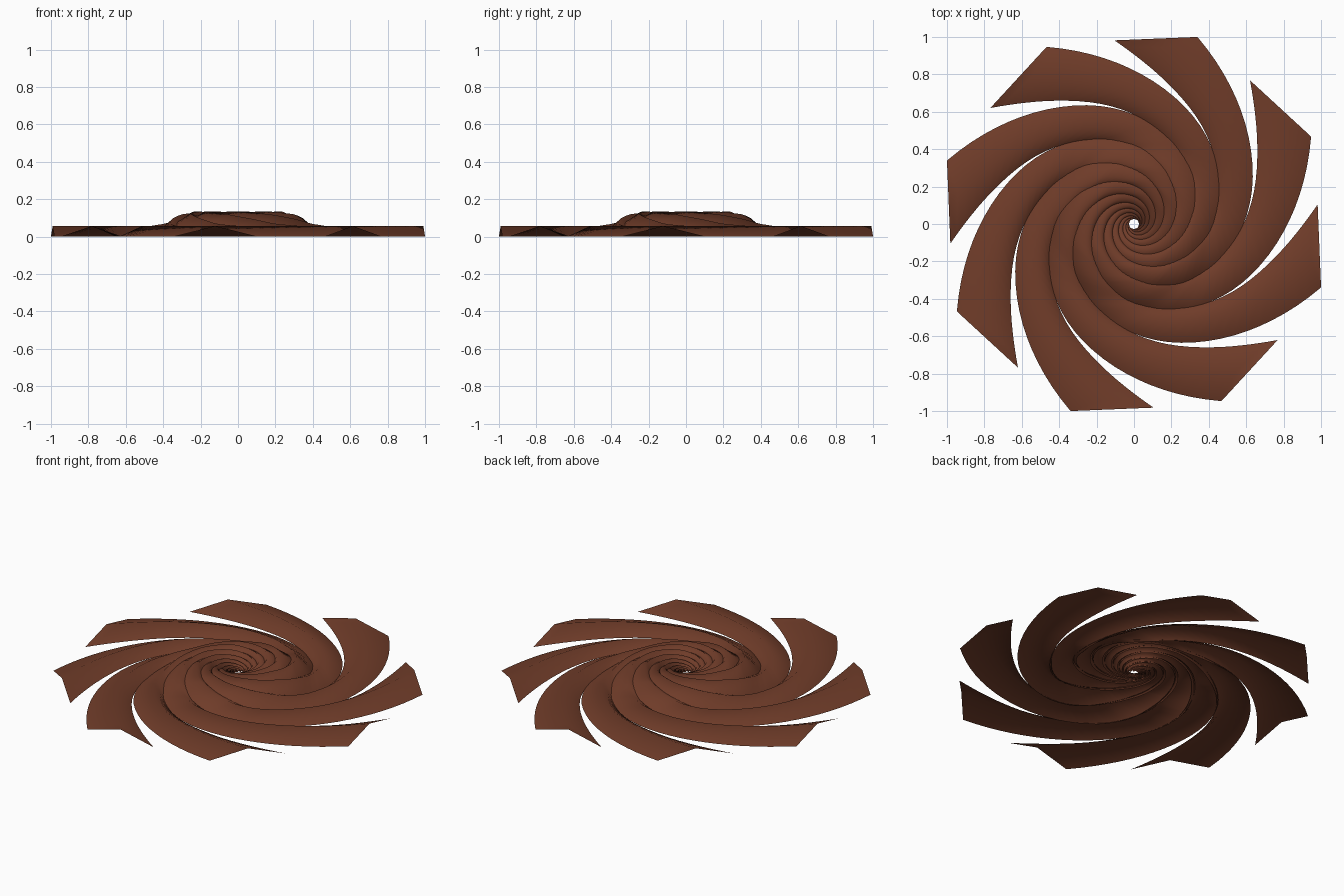
import bpy, bmesh, math

if "Cube" in bpy.data.objects:
    bpy.data.objects.remove(bpy.data.objects["Cube"])

BLADES = 8
STEPS = 90
TIP_R, CORE_R = 1.056, 0.03

# Height of the blade ridge by radius: flat rim, raised ring, sunken centre
RIDGE = [(0.0, 0.065), (0.05, 0.085), (0.10, 0.112), (0.16, 0.130), (0.23, 0.135),
         (0.30, 0.120), (0.36, 0.095), (0.41, 0.068), (0.47, 0.056), (2.0, 0.055)]


def ridge_height(r):
    for (r0, z0), (r1, z1) in zip(RIDGE, RIDGE[1:]):
        if r <= r1:
            return z0 + (z1 - z0) * (r - r0) / (r1 - r0)
    return RIDGE[-1][1]


def spiral_angle(r):
    """Angle of the outer blade edge: a log spiral that opens up near the tip."""
    u = math.log(r / 0.686)
    if u <= 0:
        x = u / 0.41
    else:
        a = 0.1094
        x = (-0.41 + math.sqrt(0.1681 + 4 * a * u)) / (2 * a)
    return math.radians(71.2 - 49) + x


def polar(r, a):
    return r * math.cos(a), r * math.sin(a)


brown = bpy.data.materials.new("warm_brown")
brown.diffuse_color = (0.16, 0.045, 0.022, 1)
brown.use_nodes = True
brown.node_tree.nodes["Principled BSDF"].inputs["Base Color"].default_value = brown.diffuse_color

# One hollow, tent-shaped blade swept along the spiral
bm = bmesh.new()
previous = None
for i in range(STEPS + 1):
    r = TIP_R * (CORE_R / TIP_R) ** (i / STEPS)
    rb = r * 0.935
    gap = math.radians(34 * (rb - 0.587))
    ax, ay = polar(r, spiral_angle(r))
    bx, by = polar(rb, spiral_angle(rb) + math.tau / BLADES - gap)
    mx, my = (ax + bx) / 2, (ay + by) / 2
    top = ridge_height(math.hypot(mx, my))
    low = max(0.0, top - 0.055 * min(1.0, 0.35 + 1.3 * r))
    row = [bm.verts.new(p) for p in ((ax, ay, low), (mx, my, top), (bx, by, low))]
    if previous:
        for k in range(2):
            bm.faces.new((previous[k], previous[k + 1], row[k + 1], row[k]))
    previous = row
bm.normal_update()
if sum(f.normal.z for f in bm.faces) < 0:
    bmesh.ops.reverse_faces(bm, faces=bm.faces[:])
for f in bm.faces:
    f.smooth = True
mesh = bpy.data.meshes.new("spiral_blade")
bm.to_mesh(mesh)
bm.free()
mesh.materials.append(brown)

# Repeat the blade around the centre
for n in range(BLADES):
    blade = bpy.data.objects.new(f"spiral_blade_{n + 1}", mesh)
    blade.rotation_euler.z = n * math.tau / BLADES
    bpy.context.collection.objects.link(blade)
